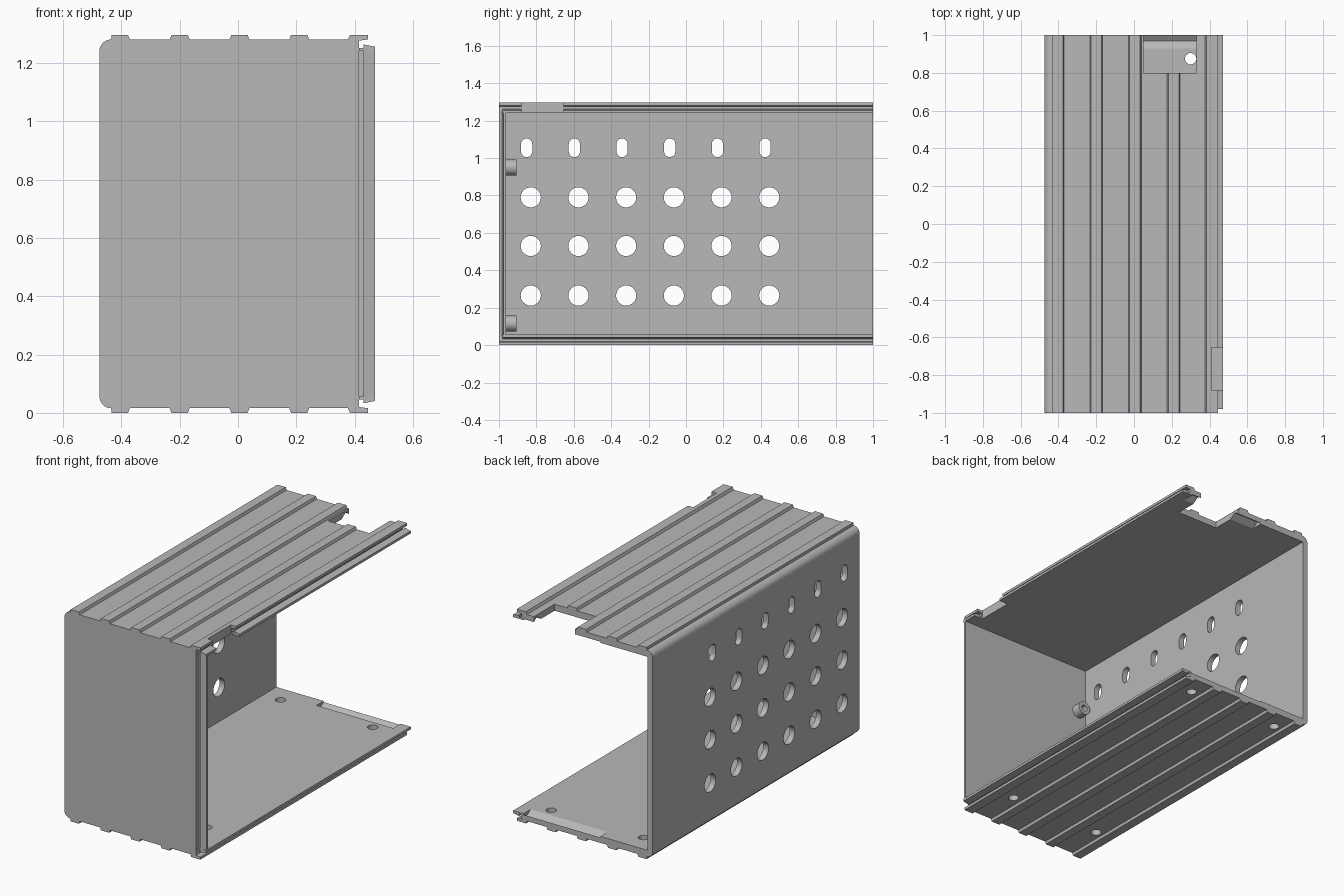
import bpy, bmesh, math
from mathutils import Vector

old = bpy.data.objects.get("Cube")
if old:
    bpy.data.objects.remove(old, do_unlink=True)

grey = bpy.data.materials.new("plain grey")
grey.use_nodes = True
colour = (0.48, 0.48, 0.48, 1)
grey.diffuse_color = colour
grey.node_tree.nodes["Principled BSDF"].inputs["Base Color"].default_value = colour

H = 1.296            # overall height
MID = H / 2
TOP = 1.28           # top of plate, below the ribs
INNER = 1.24         # inner face of top plate


def prism(name, axis, pts, lo, hi):
    """Extrude a 2D outline along x, y or z."""
    place = {"x": lambda a, b, t: (t, a, b),
             "y": lambda a, b, t: (a, t, b),
             "z": lambda a, b, t: (a, b, t)}[axis]
    bm = bmesh.new()
    face = bm.faces.new([bm.verts.new(place(a, b, lo)) for a, b in pts])
    new = bmesh.ops.extrude_face_region(bm, geom=[face])["geom"]
    verts = [v for v in new if isinstance(v, bmesh.types.BMVert)]
    bmesh.ops.translate(bm, verts=verts, vec=Vector(place(0, 0, hi - lo)))
    bmesh.ops.recalc_face_normals(bm, faces=bm.faces)
    mesh = bpy.data.meshes.new(name)
    bm.to_mesh(mesh)
    bm.free()
    mesh.materials.append(grey)
    ob = bpy.data.objects.new(name, mesh)
    bpy.context.collection.objects.link(ob)
    return ob


def rect(a0, a1, b0, b1):
    return [(a0, b0), (a1, b0), (a1, b1), (a0, b1)]


def arc(ca, cb, r, start, end, n):
    return [(ca + r * math.cos(math.radians(start + (end - start) * i / n)),
             cb + r * math.sin(math.radians(start + (end - start) * i / n)))
            for i in range(n + 1)]


def circle(ca, cb, r, n=24):
    return arc(ca, cb, r, 0, 360, n)[:-1]


def slot(ca, cb, r, half):
    return arc(ca, cb + half, r, 0, 180, 10) + arc(ca, cb - half, r, 180, 360, 10)


def cut(target, axis, pts, lo, hi):
    """Remove an extruded outline from the target."""
    tool = prism("cutter", axis, pts, lo, hi)
    mod = target.modifiers.new("cut", "BOOLEAN")
    mod.operation = "DIFFERENCE"
    mod.solver = "EXACT"
    mod.object = tool
    bpy.context.view_layer.update()
    deps = bpy.context.evaluated_depsgraph_get()
    mesh = bpy.data.meshes.new_from_object(target.evaluated_get(deps))
    target.modifiers.clear()
    target.data = mesh
    bpy.data.objects.remove(tool, do_unlink=True)


# C-shaped shell: rounded wall corner, ribs, and a grooved rail at the open side
upper = arc(-0.435, INNER, 0.04, 180, 90, 6)
for i in range(4):
    c = -0.405 + 0.205 * i
    upper += [(c - 0.034, TOP), (c - 0.028, H), (c + 0.028, H), (c + 0.034, TOP)]
# The first rib starts just after the rounded corner
upper.remove((-0.405 - 0.034, TOP))
upper += [(0.377, TOP), (0.384, H), (0.445, H), (0.445, 1.28), (0.415, 1.276),
          (0.415, 1.25), (0.43, 1.25), (0.43, 1.263), (0.47, 1.255),
          (0.47, INNER), (-0.44, INNER)]
lower = [(x, H - z) for x, z in reversed(upper)]
shell = prism("ribbed_shell", "y", upper + lower, -1, 1)

# Trim the rail lips behind the front edge, and cut the rail and rear notches
cut(shell, "y", rect(0.416, 0.5, 0.03, 1.266), -1.1, -0.98)
cut(shell, "z", rect(0.41, 0.6, -0.88, -0.655), 1.1, 1.4)
cut(shell, "z", rect(0.05, 0.33, 0.8, 1.1), 1.1, 1.4)

# V grooves inside the back edges of both plates
for z, d in ((H - INNER, -1), (INNER, 1)):
    vee = [(0.93, z), (0.97, z + 0.027 * d), (1.0, z + 0.007 * d),
           (1.02, z), (1.02, z - 0.02 * d), (0.93, z - 0.02 * d)]
    cut(shell, "x", vee, -0.12, 0.4)

# Vent slots and round holes through the side wall
for i in range(6):
    y = -0.83 + 0.255 * i
    for z in (0.265, 0.53, 0.79):
        cut(shell, "x", circle(y, z, 0.054), -0.6, -0.35)
    cut(shell, "x", slot(y - 0.022, 1.055, 0.03, 0.02), -0.6, -0.35)

# Mounting holes through the floor
for x in (0.3, -0.325):
    for y in (0.875, -0.73):
        cut(shell, "z", circle(x, y, 0.03), -0.1, 0.2)

# Front wall with the same grooved rail on its free edge
outline = [(-0.46, -1), (0.415, -1), (0.415, -0.97), (0.43, -0.97),
           (0.43, -0.983), (0.47, -0.975), (0.47, -0.962), (-0.46, -0.962)]
front_wall = prism("front_wall", "z", outline, H - 1.25, 1.25)

# Hollow screw bosses on the inside of the front wall
bosses = []
for z, name in ((0.115, "lower_screw_boss"), (0.95, "upper_screw_boss")):
    boss = prism(name, "y", circle(-0.385, z, 0.042), -0.965, -0.905)
    cut(boss, "y", circle(-0.385, z, 0.02), -0.955, -0.8)
    bosses.append(boss)

# Smooth the curved surfaces while keeping edges sharp
bpy.ops.object.select_all(action="DESELECT")
for ob in [shell, front_wall] + bosses:
    ob.select_set(True)
bpy.context.view_layer.objects.active = shell
bpy.ops.object.shade_smooth_by_angle(angle=math.radians(30))
